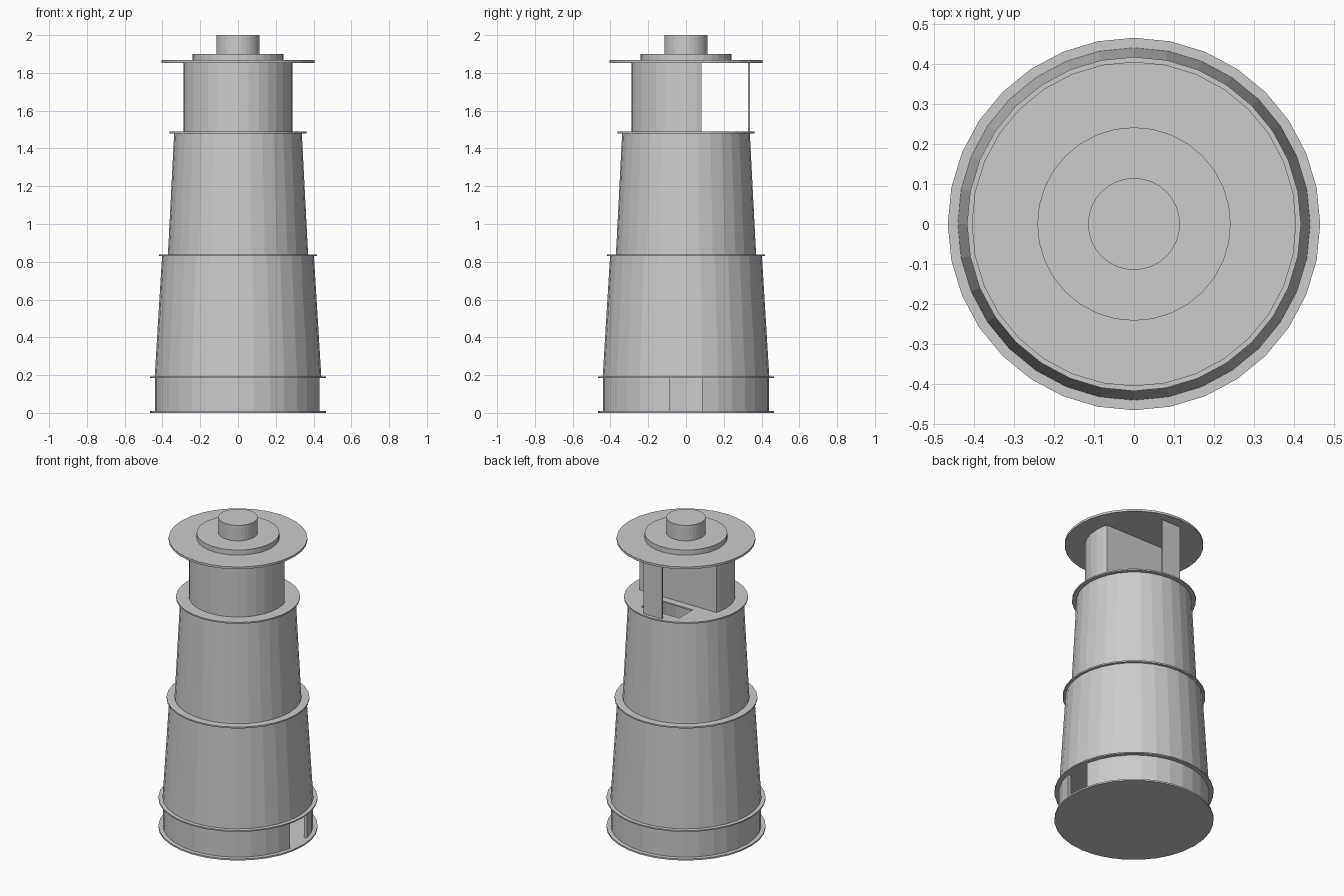
import bpy, bmesh
from math import sin, cos, pi

if "Cube" in bpy.data.objects:
    bpy.data.objects.remove(bpy.data.objects["Cube"])

SIDES = 32
WALL = 0.02


def finish(name, bm):
    bmesh.ops.recalc_face_normals(bm, faces=bm.faces)
    me = bpy.data.meshes.new(name)
    bm.to_mesh(me)
    bm.free()
    ob = bpy.data.objects.new(name, me)
    bpy.context.collection.objects.link(ob)
    return ob


def disc(name, r, z0, z1):
    """Solid 32-sided drum between two heights."""
    bm = bmesh.new()
    bmesh.ops.create_cone(bm, cap_ends=True, segments=SIDES,
                          radius1=r, radius2=r, depth=z1 - z0)
    bmesh.ops.translate(bm, verts=bm.verts, vec=(0, 0, (z0 + z1) / 2))
    return finish(name, bm)


def shell(name, r0, r1, z0, z1):
    """Hollow, tapered 32-sided wall."""
    bm = bmesh.new()
    profile = [(r0, z0), (r1, z1), (r1 - WALL, z1), (r0 - WALL, z0)]
    rings = [[bm.verts.new((r * cos(2 * pi * i / SIDES), r * sin(2 * pi * i / SIDES), z))
              for i in range(SIDES)] for r, z in profile]
    for a, b in zip(rings, rings[1:] + rings[:1]):
        for i in range(SIDES):
            j = (i + 1) % SIDES
            bm.faces.new((a[i], a[j], b[j], b[i]))
    return finish(name, bm)


def box(name, lo, hi):
    bm = bmesh.new()
    bmesh.ops.create_cube(bm, size=1)
    for v in bm.verts:
        v.co = [(a + b) / 2 + c * (b - a) for a, b, c in zip(lo, hi, v.co)]
    return finish(name, bm)


def cut(ob, lo, hi):
    """Subtract a box and delete the cutter."""
    cutter = box("cutter", lo, hi)
    cutter.hide_render = True
    mod = ob.modifiers.new("cut", 'BOOLEAN')
    mod.operation = 'DIFFERENCE'
    mod.solver = 'EXACT'
    mod.object = cutter
    bpy.context.view_layer.objects.active = ob
    bpy.ops.object.modifier_apply(modifier=mod.name)
    bpy.data.objects.remove(cutter)


# Floors and ledges
disc("base_plate", 0.466, 0.0, 0.01)
disc("lower_ledge", 0.466, 0.185, 0.193)
disc("middle_ledge", 0.418, 0.83, 0.839)
gallery = disc("gallery_floor", 0.363, 1.48, 1.489)

# Hollow tower walls
ground_wall = shell("ground_floor_wall", 0.44, 0.44, 0.01, 0.185)
shell("lower_tower_wall", 0.441, 0.402, 0.193, 0.83)
shell("upper_tower_wall", 0.371, 0.338, 0.839, 1.48)

# Doorway on the right and hatch at the back of the gallery
cut(ground_wall, (0.3, -0.085, -0.05), (0.6, 0.085, 0.25))
cut(gallery, (-0.14, 0.13, 1.4), (0.13, 0.27, 1.55))

# Cabin: drum sliced flat at the back
cabin = disc("cabin", 0.288, 1.489, 1.853)
bm = bmesh.new()
bm.from_mesh(cabin.data)
res = bmesh.ops.bisect_plane(bm, geom=bm.verts[:] + bm.edges[:] + bm.faces[:],
                             plane_co=(0, 0.083, 0), plane_no=(0, 1, 0), clear_outer=True)
bmesh.ops.holes_fill(bm, edges=[e for e in bm.edges if e.is_boundary])
bmesh.ops.recalc_face_normals(bm, faces=bm.faces)
bm.to_mesh(cabin.data)
bm.free()

# Rear roof support
box("rear_post", (-0.066, 0.328, 1.489), (0.066, 0.339, 1.853))

# Roof
disc("roof_plate", 0.406, 1.853, 1.867)
disc("roof_cap", 0.242, 1.867, 1.9)
disc("roof_vent", 0.115, 1.9, 2.0)
